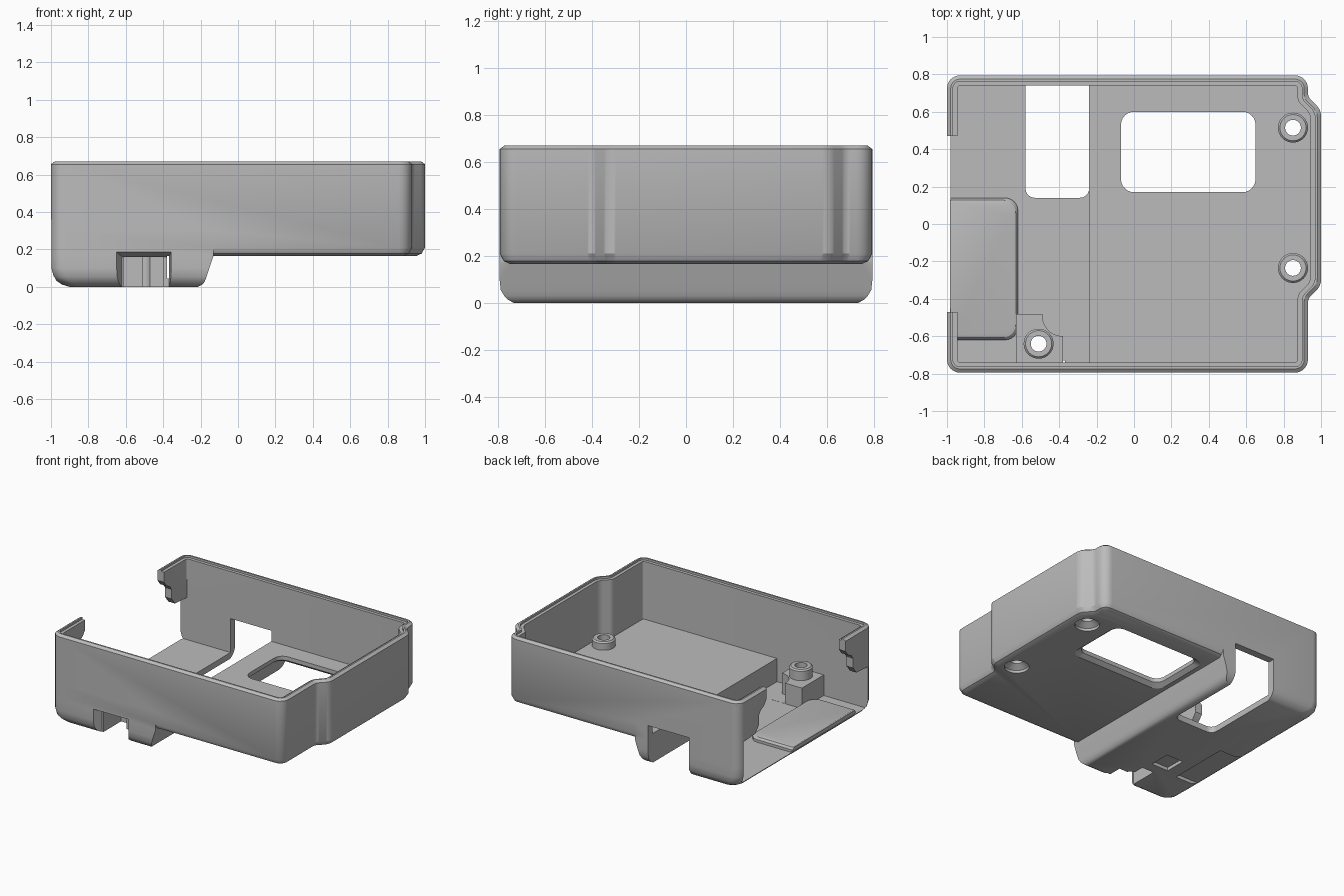
import bpy, bmesh, math
from mathutils import Vector

if "Cube" in bpy.data.objects:
    bpy.data.objects.remove(bpy.data.objects["Cube"], do_unlink=True)

grey = bpy.data.materials.new("plastic_grey")
grey.use_nodes = True
COLOR = (0.5, 0.5, 0.5, 1)
grey.diffuse_color = COLOR
grey.node_tree.nodes["Principled BSDF"].inputs["Base Color"].default_value = COLOR


def rounded(corners, steps=6):
    """Closed outline from (x, y, radius) corners."""
    out = []
    n = len(corners)
    for i, (x, y, r) in enumerate(corners):
        c = Vector((x, y))
        if r <= 0:
            out.append(c)
            continue
        a = c + (Vector(corners[i - 1][:2]) - c).normalized() * r
        b = c + (Vector(corners[(i + 1) % n][:2]) - c).normalized() * r
        ha, hb = a.lerp(c, 0.55), b.lerp(c, 0.55)
        for k in range(steps + 1):
            t = k / steps
            s = 1 - t
            out.append(a * s**3 + ha * 3 * s * s * t + hb * 3 * s * t * t + b * t**3)
    return out


def loft(name, levels, axis="z"):
    """Solid through outlines [(position, outline)] stacked along an axis."""
    place = {"z": lambda p, h: (p.x, p.y, h),
             "x": lambda p, h: (h, p.x, p.y),
             "y": lambda p, h: (p.x, h, p.y)}[axis]
    bm = bmesh.new()
    rings = [[bm.verts.new(place(p, h)) for p in ring] for h, ring in levels]
    for lo, hi in zip(rings, rings[1:]):
        for i in range(len(lo)):
            j = (i + 1) % len(lo)
            bm.faces.new((lo[i], lo[j], hi[j], hi[i]))
    bm.faces.new(rings[0][::-1])
    bm.faces.new(rings[-1])
    bmesh.ops.recalc_face_normals(bm, faces=bm.faces)
    mesh = bpy.data.meshes.new(name)
    bm.to_mesh(mesh)
    bm.free()
    ob = bpy.data.objects.new(name, mesh)
    ob.data.materials.append(grey)
    bpy.context.collection.objects.link(ob)
    return ob


def rect(x0, x1, y0, y1, left=0, right=0):
    return rounded([(x0, y0, left), (x1, y0, right), (x1, y1, right), (x0, y1, left)])


def box(name, x0, x1, y0, y1, z0, z1, left=0, right=0):
    ring = rect(x0, x1, y0, y1, left, right)
    return loft(name, [(z0, ring), (z1, ring)])


def turned(name, x, y, profile, sides=40):
    """Round part from (z, radius) pairs."""
    turn = [math.tau * i / sides for i in range(sides)]
    return loft(name, [(z, [Vector((x + r * math.cos(a), y + r * math.sin(a))) for a in turn])
                       for z, r in profile])


def combine(target, part, operation):
    mod = target.modifiers.new(part.name, "BOOLEAN")
    mod.object, mod.operation, mod.solver = part, operation, "EXACT"
    bpy.context.view_layer.objects.active = target
    bpy.ops.object.modifier_apply(modifier=mod.name)
    bpy.data.objects.remove(part, do_unlink=True)


def add(part):
    combine(shell, part, "UNION")


def cut(part):
    combine(shell, part, "DIFFERENCE")


def outline(d):
    """Case outline with the bulged right side, moved inward by d."""
    r, k, w = max(0.07 - d, 0.015), 0.41 * d, 0.795 - d
    return rounded([(-1 + d, -w, r), (0.93 - d, -w, r),
                    (0.93 - d, -0.4 + k, 0.02), (1 - d, -0.33 + k, 0.03),
                    (1 - d, 0.61 - k, 0.03), (0.93 - d, 0.68 - k, 0.02),
                    (0.93 - d, w, r), (-1 + d, w, r)])


# Outer body: main tray with softened bottom and chamfered rim
shell = loft("case_shell", [(0.165, outline(0.045)), (0.178, outline(0.018)), (0.21, outline(0)),
                            (0.655, outline(0)), (0.67, outline(0.02))])

# Deeper section under the left side, sloping up to the main floor
deep = [(0, -0.9, -0.215, 0.735), (0.012, -0.94, -0.19, 0.757), (0.03, -0.968, -0.177, 0.775),
        (0.055, -0.988, -0.168, 0.79), (0.1, -1, -0.153, 0.795), (0.17, -1, -0.13, 0.795),
        (0.3, -1, -0.13, 0.795)]
add(loft("deep_section", [(z, rect(x0, x1, -w, w, left=0.07)) for z, x0, x1, w in deep]))

# Hollow interior, deep floor and rim ledge
INNER = 0.055
cut(loft("cavity", [(0.22, outline(INNER)), (1, outline(INNER))]))
cut(box("deep_cavity", -0.945, -0.24, -0.74, 0.74, 0.045, 0.5))
cut(loft("rim_ledge", [(0.655, outline(0.032)), (1, outline(0.032))]))

# Left side opening with hooked edges
hook = [(0.47, 0.8), (0.47, 0.58), (0.5, 0.54), (0.54, 0.52), (0.56, 0.49),
        (0.56, 0.42), (0.6, 0.37), (0.74, 0.36), (0.74, 0.045)]
opening = [Vector(p) for p in hook] + [Vector((-y, z)) for y, z in reversed(hook)]
cut(loft("side_opening", [(-1.2, opening), (-0.9, opening)], axis="x"))

# Raised pad on the deep floor
add(loft("floor_pad", [(z, rect(x0, -0.62 - d, -0.62 + d, 0.14 - d, 0.01, 0.07))
                       for z, d, x0 in [(0.03, 0, -0.97), (0.065, 0, -0.985),
                                        (0.08, 0.012, -0.985), (0.085, 0.03, -0.98)]]))

# Corner post with scooped corner
post = box("corner_post", -0.63, -0.38, -0.75, -0.48, 0.03, 0.2)
combine(post, turned("scoop", -0.38, -0.49, [(0.046, 0.11), (0.4, 0.11)]), "DIFFERENCE")
add(post)

# Screw bosses with through holes
mounts = [(0.85, 0.515, 0.2), (0.85, -0.235, 0.2), (-0.51, -0.64, 0.19)]
for x, y, z in mounts:
    add(turned("boss", x, y, [(z, 0.08), (0.27, 0.08), (0.28, 0.07)]))
for x, y, z in mounts:
    cut(turned("screw_hole", x, y, [(-0.1, 0.042), (0.5, 0.042)]))
for x, y, z in mounts[:2]:
    cut(turned("countersink", x, y, [(0.1, 0.085), (0.185, 0.085), (0.215, 0.042)]))

# Front connector notch, flared outward, with channel under the post
cut(loft("front_notch", [(y, rounded([(x0, -0.1, 0), (x1, -0.1, 0), (x1, z, 0), (x0, z, 0)]))
                         for y, x0, x1, z in [(-0.85, -0.673, -0.347, 0.21),
                                              (-0.73, -0.62, -0.37, 0.16)]], axis="y"))
cut(box("channel_deep", -0.61, -0.51, -0.76, -0.52, -0.1, 0.16))
cut(box("channel_wide", -0.515, -0.4, -0.76, -0.63, -0.1, 0.16))

# Back opening through floor and wall
cut(box("back_opening", -0.58, -0.24, 0.14, 0.9, -0.1, 0.3, 0.05, 0.05))

# Floor window with chamfered underside
cut(loft("floor_window", [(z, rect(-0.07 - d, 0.65 + d, 0.17 - d, 0.6 + d, 0.07, 0.07))
                          for z, d in [(0.1, 0.03), (0.165, 0.03), (0.19, 0), (0.4, 0)]]))

# Shallow pockets underneath
cut(box("edge_pocket", -1.1, -0.77, -0.47, 0, -0.1, 0.025))
cut(box("small_pocket", -0.67, -0.53, -0.44, -0.28, -0.1, 0.025))

# Smooth curves, crisp edges
bpy.ops.object.select_all(action="DESELECT")
shell.select_set(True)
bpy.context.view_layer.objects.active = shell
bpy.ops.object.shade_smooth_by_angle(angle=math.radians(30))
